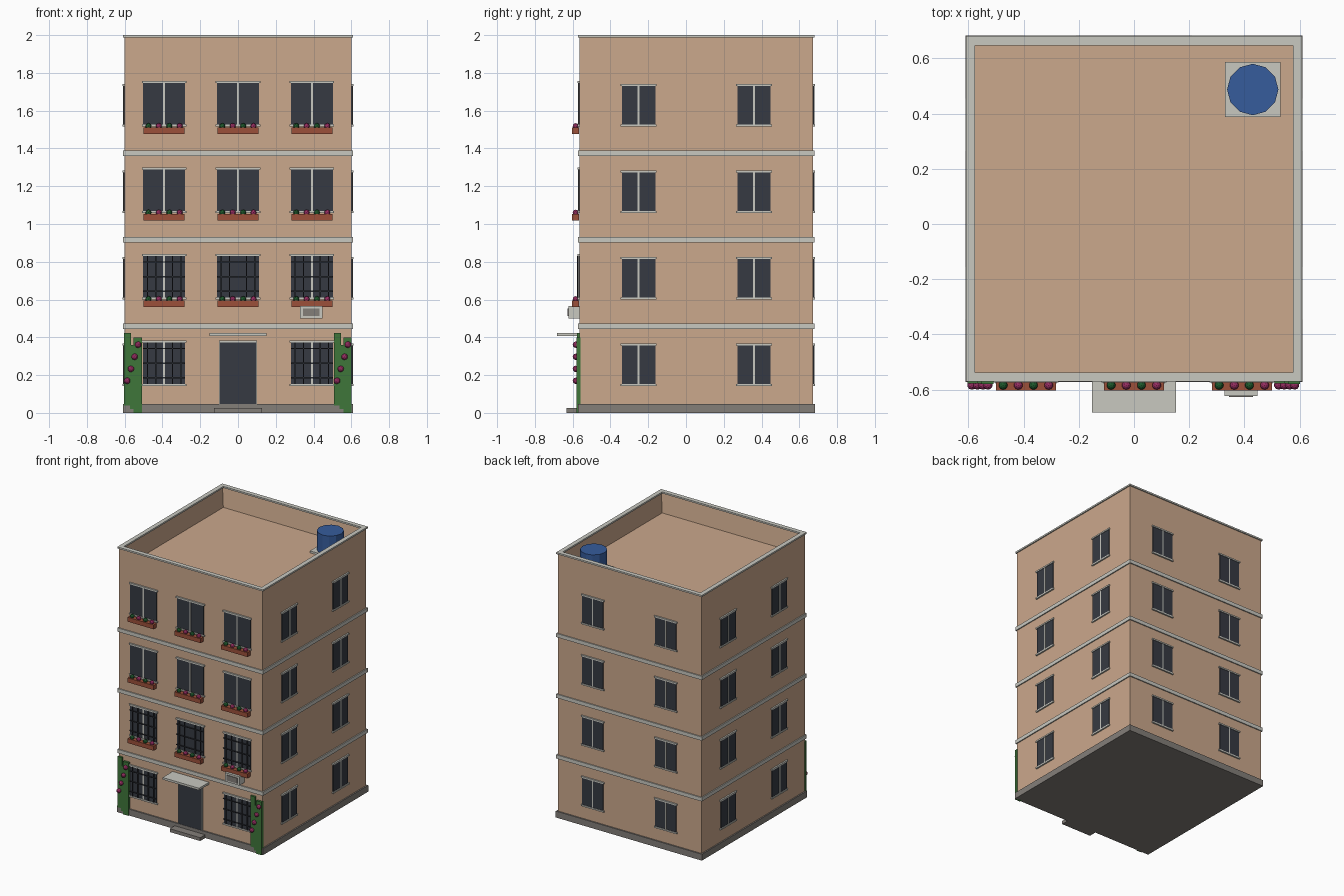
import bpy
import bmesh
from mathutils import Matrix, Vector

cube = bpy.data.objects.get("Cube")
if cube:
    bpy.data.objects.remove(cube)


def material(name, r, g, b):
    """Flat material from display colour values (0-255)."""
    lin = [((c / 255 + 0.055) / 1.055) ** 2.4 for c in (r, g, b)] + [1.0]
    m = bpy.data.materials.new(name)
    m.use_nodes = True
    m.diffuse_color = lin
    m.node_tree.nodes["Principled BSDF"].inputs["Base Color"].default_value = lin
    return m


WALL = material("peach_plaster", 203, 168, 140)
TRIM = material("pale_stone", 200, 200, 192)
PLINTH = material("grey_stone", 131, 126, 121)
GLASS = material("dark_glass", 54, 58, 66)
IRON = material("black_iron", 42, 45, 51)
CLAY = material("terracotta", 156, 80, 58)
LEAF = material("leaf_green", 62, 118, 58)
BUSH = material("deep_green", 30, 88, 44)
PINK = material("magenta_petals", 152, 46, 98)
BLUE = material("tank_blue", 54, 92, 156)

HALF_X, HALF_Y, MID_Y = 0.6, 0.6175, 0.0545
FRONT = MID_Y - HALF_Y
STOREY, ROOF = 0.458, 1.84

parts = {}


def part(name, mat):
    """Mesh under construction for a named part."""
    if name not in parts:
        parts[name] = (bmesh.new(), mat)
    return parts[name][0]


def box(name, mat, lo, hi, frame=Matrix()):
    lo, hi = Vector(lo), Vector(hi)
    place = Matrix.Translation((lo + hi) / 2) @ Matrix.Diagonal((*(hi - lo), 1))
    bmesh.ops.create_cube(part(name, mat), size=1, matrix=frame @ place)


def ball(name, mat, centre, radius):
    bmesh.ops.create_icosphere(part(name, mat), subdivisions=2, radius=radius,
                               matrix=Matrix.Translation(centre))


def slab(name, mat, out, z0, z1):
    """Slab around the whole footprint, standing out from the walls."""
    box(name, mat, (-HALF_X - out, MID_Y - HALF_Y - out, z0),
        (HALF_X + out, MID_Y + HALF_Y + out, z1))


def ring(name, mat, out, inner, z0, z1):
    """Rectangular ring around the footprint, without overlapping corners."""
    x, y = HALF_X + out, HALF_Y + out
    xi, yi = HALF_X - inner, HALF_Y - inner
    for s in (-1, 1):
        xs, ys = sorted((s * x, s * xi)), sorted((s * y, s * yi))
        box(name, mat, (xs[0], MID_Y - y, z0), (xs[1], MID_Y + y, z1))
        box(name, mat, (-xi, MID_Y + ys[0], z0), (xi, MID_Y + ys[1], z1))


def wall_frame(side):
    """Local frame of a wall: x along it, -y outwards, z up."""
    turn, x, y = {"front": (0, 0, FRONT), "right": (3, -HALF_X, MID_Y),
                  "left": (1, HALF_X, MID_Y), "back": (2, 0, MID_Y + HALF_Y)}[side]
    quarter = 1.5707963
    return Matrix.Translation((x, y, 0)) @ Matrix.Rotation(turn * quarter, 4, "Z")


def window(side, u, z0, z1, width, mullion=True, grille=False):
    f, h = wall_frame(side), width / 2
    box(side + "_window_glass", GLASS, (u - h, -0.006, z0), (u + h, 0.01, z1), f)
    for name, a, b in (("sills", z0 - 0.011, z0), ("lintels", z1, z1 + 0.011)):
        box(side + "_window_" + name, TRIM, (u - h - 0.007, -0.011, a),
            (u + h + 0.007, 0.01, b), f)
    if mullion:
        box(side + "_window_mullions", TRIM, (u - 0.005, -0.009, z0),
            (u + 0.005, 0.01, z1), f)
    if grille:
        for k in (-2, -1, 1, 2):
            x = u + k * width / 5
            box("window_grilles", IRON, (x - 0.003, -0.014, z0), (x + 0.003, -0.008, z1), f)
        for t in (0.15, 0.5, 0.85):
            z = z0 + t * (z1 - z0)
            box("window_grilles", IRON, (u - h, -0.015, z - 0.003),
                (u + h, -0.009, z + 0.003), f)


# Walls with the roof terrace sunk behind a parapet
slab("walls", WALL, 0, 0.02, 1.99)
walls = part("walls", WALL)
walls.normal_update()
top = max(walls.faces, key=lambda f: f.calc_center_median().z)
bmesh.ops.inset_region(walls, faces=[top], thickness=0.023, use_even_offset=True)
bmesh.ops.translate(walls, verts=top.verts, vec=(0, 0, ROOF - 1.99))

# Plinth, floor bands and parapet coping
slab("plinth", PLINTH, 0.01, 0, 0.048)
for i in (1, 2, 3):
    ring("floor_bands", TRIM, 0.008, 0.01, i * STOREY - 0.013, i * STOREY + 0.015)
ring("parapet_coping", TRIM, 0.008, 0.025, 1.988, 2.0)

# Windows and flower boxes on every storey
for i in range(4):
    lift = i * STOREY
    for side in ("left", "right", "back"):
        for u in (-0.305, 0.305):
            window(side, u, 0.154 + lift, 0.357 + lift, 0.176)
    for u in (-0.391, 0, 0.391):
        if i == 0 and u == 0:
            continue
        window("front", u, 0.153 + lift, 0.373 + lift, 0.222,
               mullion=not (i == 1 and u == 0), grille=i < 2)
        if i == 0:
            continue
        rim = lift + 0.136
        box("flower_boxes", CLAY, (u - 0.109, FRONT - 0.04, rim - 0.033),
            (u + 0.109, FRONT - 0.004, rim))
        for k in range(4):
            spot = (u - 0.083 + k * 0.055, FRONT - 0.021, rim + 0.008)
            if k % 2:
                ball("box_flowers", PINK, spot, 0.016)
            else:
                ball("box_foliage", BUSH, spot, 0.016)

# Entrance: door, surround, step and canopy
box("door", GLASS, (-0.095, FRONT - 0.008, 0.048), (0.095, FRONT + 0.01, 0.372))
box("door_lintel", TRIM, (-0.101, FRONT - 0.011, 0.372), (0.101, FRONT + 0.01, 0.384))
for s in (-1, 1):
    xs = sorted((s * 0.095, s * 0.101))
    box("door_jambs", TRIM, (xs[0], FRONT - 0.01, 0.048), (xs[1], FRONT + 0.01, 0.372))
box("door_step", PLINTH, (-0.127, -0.632, 0), (0.127, FRONT, 0.025))
box("door_canopy", TRIM, (-0.152, -0.682, 0.408), (0.152, FRONT + 0.01, 0.424))

# Air conditioner under the left first-floor window
box("air_conditioner", TRIM, (0.328, -0.622, 0.5), (0.447, FRONT + 0.01, 0.566))
box("air_conditioner_grille", PLINTH, (0.344, -0.627, 0.513), (0.431, -0.62, 0.553))

# Climbing plants beside the ground-floor windows
for x in (-0.603, 0.508):
    for a, b, z0, z1, out in ((0, 0.037, 0.04, 0.423, 0.014),
                              (0.03, 0.055, 0.02, 0.36, 0.015),
                              (0.05, 0.094, 0, 0.4, 0.017)):
        box("climbing_plants", LEAF, (x + a, FRONT - out, z0), (x + b, FRONT + 0.005, z1))
    for dx, z in ((0.074, 0.361), (0.056, 0.297), (0.036, 0.233), (0.016, 0.17)):
        ball("climber_blossoms", PINK, (x + dx, FRONT - 0.02, z), 0.017)

# Roof water tank on its pad
box("tank_pad", TRIM, (0.33, 0.387, ROOF - 0.01), (0.53, 0.587, ROOF + 0.015))
bmesh.ops.create_cone(part("water_tank", BLUE), cap_ends=True, segments=12,
                      radius1=0.093, radius2=0.093, depth=0.145,
                      matrix=Matrix.Translation((0.43, 0.487, 1.925)))

# Turn every part into an object
for name, (bm, mat) in parts.items():
    bmesh.ops.recalc_face_normals(bm, faces=bm.faces)
    mesh = bpy.data.meshes.new(name)
    bm.to_mesh(mesh)
    bm.free()
    mesh.materials.append(mat)
    bpy.context.collection.objects.link(bpy.data.objects.new(name, mesh))
